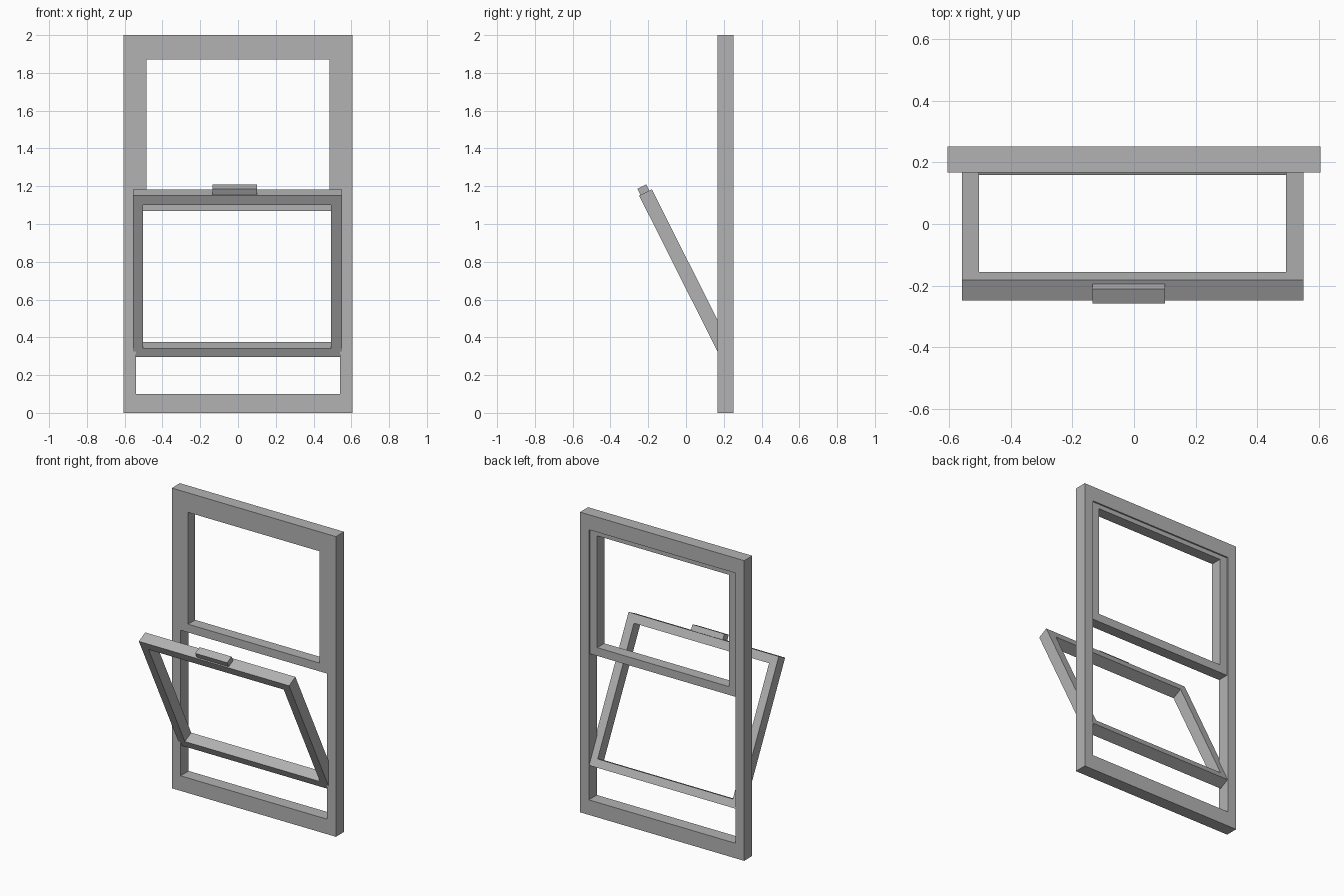
import bpy, bmesh, math
from mathutils import Matrix

cube = bpy.data.objects.get("Cube")
if cube:
    bpy.data.objects.remove(cube, do_unlink=True)

# One plain grey for the whole window
grey = bpy.data.materials.new("plain_grey")
grey.use_nodes = True
colour = (0.45, 0.45, 0.45, 1)
grey.diffuse_color = colour
grey.node_tree.nodes["Principled BSDF"].inputs["Base Color"].default_value = colour


def finish(name, bm, matrix):
    bmesh.ops.recalc_face_normals(bm, faces=bm.faces)
    mesh = bpy.data.meshes.new(name)
    bm.to_mesh(mesh)
    bm.free()
    mesh.materials.append(grey)
    obj = bpy.data.objects.new(name, mesh)
    obj.matrix_world = matrix
    bpy.context.collection.objects.link(obj)
    return obj


def rectangle(bm, x0, x1, z0, z1, y):
    return [bm.verts.new((x, y, z)) for x, z in ((x0, z0), (x1, z0), (x1, z1), (x0, z1))]


def extrude_back(bm, depth):
    new = bmesh.ops.extrude_face_region(bm, geom=bm.faces[:])["geom"]
    verts = [g for g in new if isinstance(g, bmesh.types.BMVert)]
    bmesh.ops.translate(bm, verts=verts, vec=(0, depth, 0))


def ring(name, outer, inner, y, depth, matrix=Matrix()):
    """Rectangular frame: outer and inner are (x0, x1, z0, z1)."""
    bm = bmesh.new()
    a = rectangle(bm, *outer, y)
    b = rectangle(bm, *inner, y)
    for i in range(4):
        j = (i + 1) % 4
        bm.faces.new((a[i], a[j], b[j], b[i]))
    extrude_back(bm, depth)
    return finish(name, bm, matrix)


def block(name, outer, y, depth, matrix=Matrix()):
    bm = bmesh.new()
    bm.faces.new(rectangle(bm, *outer, y))
    extrude_back(bm, depth)
    return finish(name, bm, matrix)


# Fixed outer frame and the closed upper sash, flush at the front
ring("outer_frame", (-0.605, 0.605, 0, 2), (-0.54, 0.54, 0.1, 1.9), 0.167, 0.085)
ring("upper_sash", (-0.54, 0.54, 1.07, 1.9), (-0.485, 0.485, 1.125, 1.87), 0.167, 0.075)

# Lower sash tilted forward about its bottom edge, with a handle on top
tilt = Matrix.Translation((0, 0.182, 0.295)) @ Matrix.Rotation(math.radians(26.7), 4, "X")
height = 0.957
ring("lower_sash", (-0.557, 0.55, 0, height), (-0.503, 0.493, 0.052, height - 0.056),
     0, 0.075, tilt)
block("sash_handle", (-0.135, 0.1, height, height + 0.037), 0.008, 0.052, tilt)
